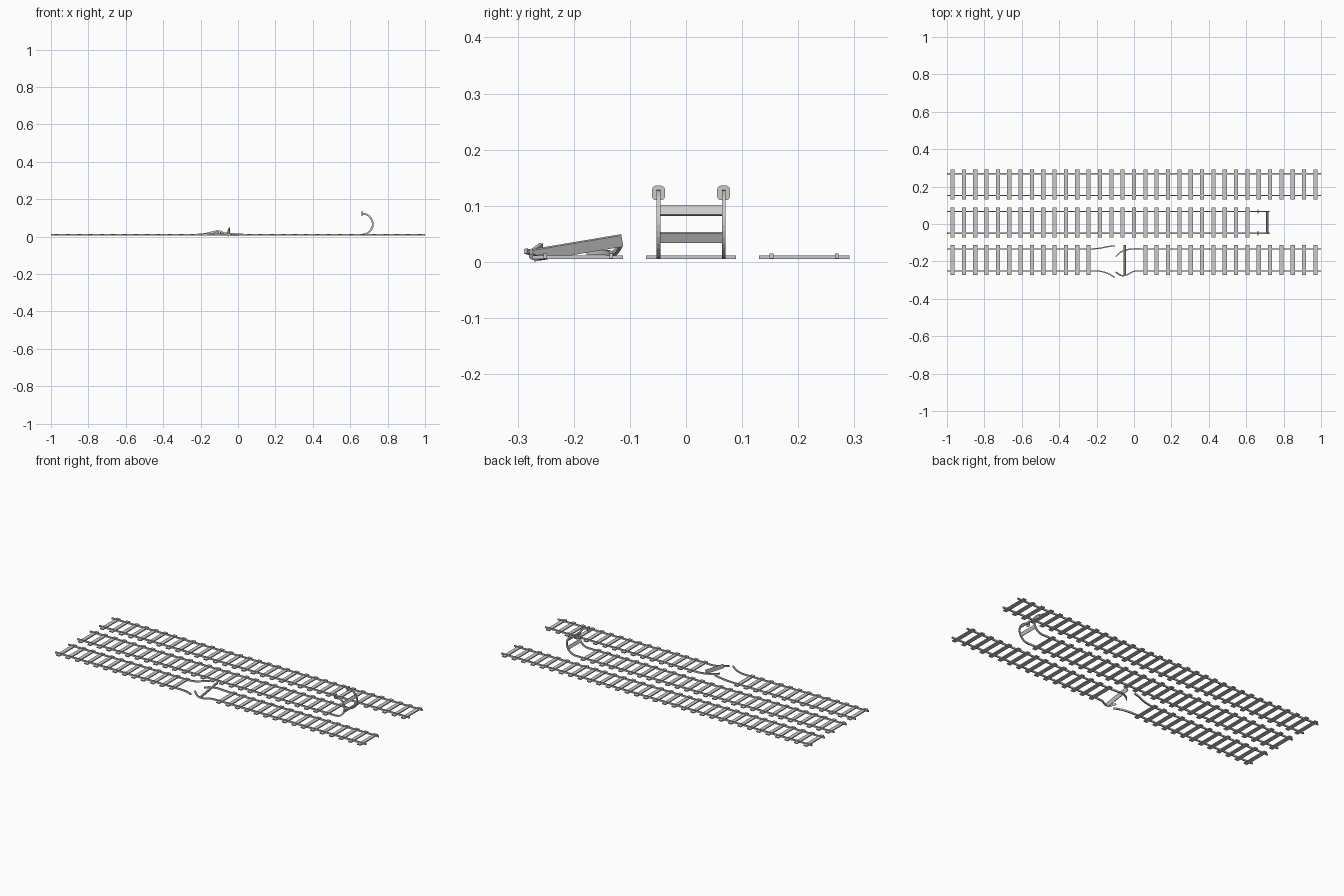
import bpy, bmesh, math
from mathutils import Vector, Matrix

if "Cube" in bpy.data.objects:
    bpy.data.objects.remove(bpy.data.objects["Cube"])

STEP = 1.94 / 32          # sleeper spacing
RAIL_W, RAIL_H, RAIL_Z = 0.0065, 0.009, 0.0105
GAUGE = 0.058             # half distance between rails
SLEEPER = (0.022, 0.161, 0.006)


def finish(name, bm):
    bmesh.ops.recalc_face_normals(bm, faces=bm.faces)
    me = bpy.data.meshes.new(name)
    bm.to_mesh(me)
    bm.free()
    ob = bpy.data.objects.new(name, me)
    bpy.context.collection.objects.link(ob)
    return ob


def add_box(bm, size, loc, rot=Matrix.Identity(4)):
    m = Matrix.Translation(loc) @ rot @ Matrix.Diagonal((*size, 1))
    bmesh.ops.create_cube(bm, size=1, matrix=m)


def smooth_path(pts, n=5):
    """Catmull-Rom through the points."""
    p = [Vector(q) for q in pts]
    p = [2 * p[0] - p[1]] + p + [2 * p[-1] - p[-2]]
    out = []
    for i in range(1, len(p) - 2):
        a, b, c, d = p[i - 1:i + 3]
        for k in range(n):
            t = k / n
            out.append(0.5 * (2 * b + (c - a) * t + (2 * a - 5 * b + 4 * c - d) * t * t
                              + (3 * b - a - 3 * c + d) * t ** 3))
    return out + [p[-2]]


def rail(name, path):
    """Sweep a rectangular rail section along a path."""
    path = [Vector(q) for q in path]
    bm = bmesh.new()
    rings = []
    for i, p in enumerate(path):
        t = (path[min(i + 1, len(path) - 1)] - path[max(i - 1, 0)]).normalized()
        side = (Vector((0, 1, 0)) - t * t.y).normalized()
        up = t.cross(side)
        rings.append([bm.verts.new(p + side * a * RAIL_W / 2 + up * b * RAIL_H / 2)
                      for a, b in ((-1, -1), (1, -1), (1, 1), (-1, 1))])
    for r, s in zip(rings, rings[1:]):
        for k in range(4):
            bm.faces.new((r[k], r[(k + 1) % 4], s[(k + 1) % 4], s[k]))
    bm.faces.new(rings[0])
    bm.faces.new(rings[-1])
    return finish(name, bm)


def sleepers(name, y, indices):
    bm = bmesh.new()
    for i in indices:
        add_box(bm, SLEEPER, (-0.97 + i * STEP, y, 0.008))
    return finish(name, bm)


# Intact track
sleepers("straight_sleepers", 0.2105, range(33))
for s in (-1, 1):
    y = 0.2105 + s * GAUGE
    rail("straight_rail", [(-1, y, RAIL_Z), (1, y, RAIL_Z)])

# Siding ending in a curled buffer stop
YB, CX, R = 0.009, 0.664, 0.0565
CZ = RAIL_Z + R
sleepers("siding_sleepers", YB, range(27))
for s in (-1, 1):
    y = YB + s * GAUGE
    arc = [(CX + R * math.sin(a), y, CZ - R * math.cos(a))
           for a in (math.pi * k / 16 for k in range(17))]
    rail("siding_rail", [(-1, y, RAIL_Z)] + arc)
    # Rounded buffer plate on the rail end
    bm = bmesh.new()
    add_box(bm, (0.004, 0.023, 0.026), (CX - 0.001, y, 0.123))
    bmesh.ops.bevel(bm, geom=[e for e in bm.edges
                              if abs(e.verts[0].co.x - e.verts[1].co.x) > 0.003],
                    offset=0.007, segments=3, affect='EDGES', profile=0.5)
    finish("buffer_plate", bm)
bm = bmesh.new()
for a in (-0.46, 0.48):
    add_box(bm, (0.006, 2 * GAUGE, 0.019),
            (CX + (R - 0.003) * math.cos(a), YB, CZ + (R - 0.003) * math.sin(a)),
            Matrix.Rotation(-a, 4, 'Y'))
finish("buffer_crossbars", bm)

# Broken track with bent rail ends
YC = -0.193
sleepers("broken_sleepers", YC, [*range(13), *range(17, 33)])
yo, yi = YC - GAUGE, YC + GAUGE + 0.002
bends = {
    "bent_rail_left_inner": (-1, yi, [(-0.22, yi, RAIL_Z), (-0.18, -0.129, 0.014),
                                      (-0.14, -0.121, 0.023), (-0.103, -0.117, 0.031)]),
    "bent_rail_left_outer": (-1, yo, [(-0.22, yo, RAIL_Z), (-0.18, -0.253, 0.011),
                                      (-0.14, -0.264, 0.014), (-0.103, -0.286, 0.019)]),
    "bent_rail_right_inner": (1, yi, [(0.04, yi, RAIL_Z), (0, -0.133, 0.012),
                                      (-0.04, -0.138, 0.016), (-0.075, -0.153, 0.017),
                                      (-0.097, -0.175, 0.017)]),
    "bent_rail_right_outer": (1, yo, [(0.04, yo, RAIL_Z), (0, -0.253, 0.009),
                                      (-0.035, -0.27, 0.008), (-0.065, -0.276, 0.015),
                                      (-0.097, -0.258, 0.029)]),
}
for name, (x, y, pts) in bends.items():
    rail(name, [(x, y, RAIL_Z)] + smooth_path(pts))

# Loose sleeper tipped on its edge
bm = bmesh.new()
add_box(bm, SLEEPER, (-0.05, YC, 0.025),
        Matrix.Rotation(math.radians(9.5), 4, 'X') @ Matrix.Rotation(math.radians(-66), 4, 'Y'))
finish("loose_sleeper", bm)
